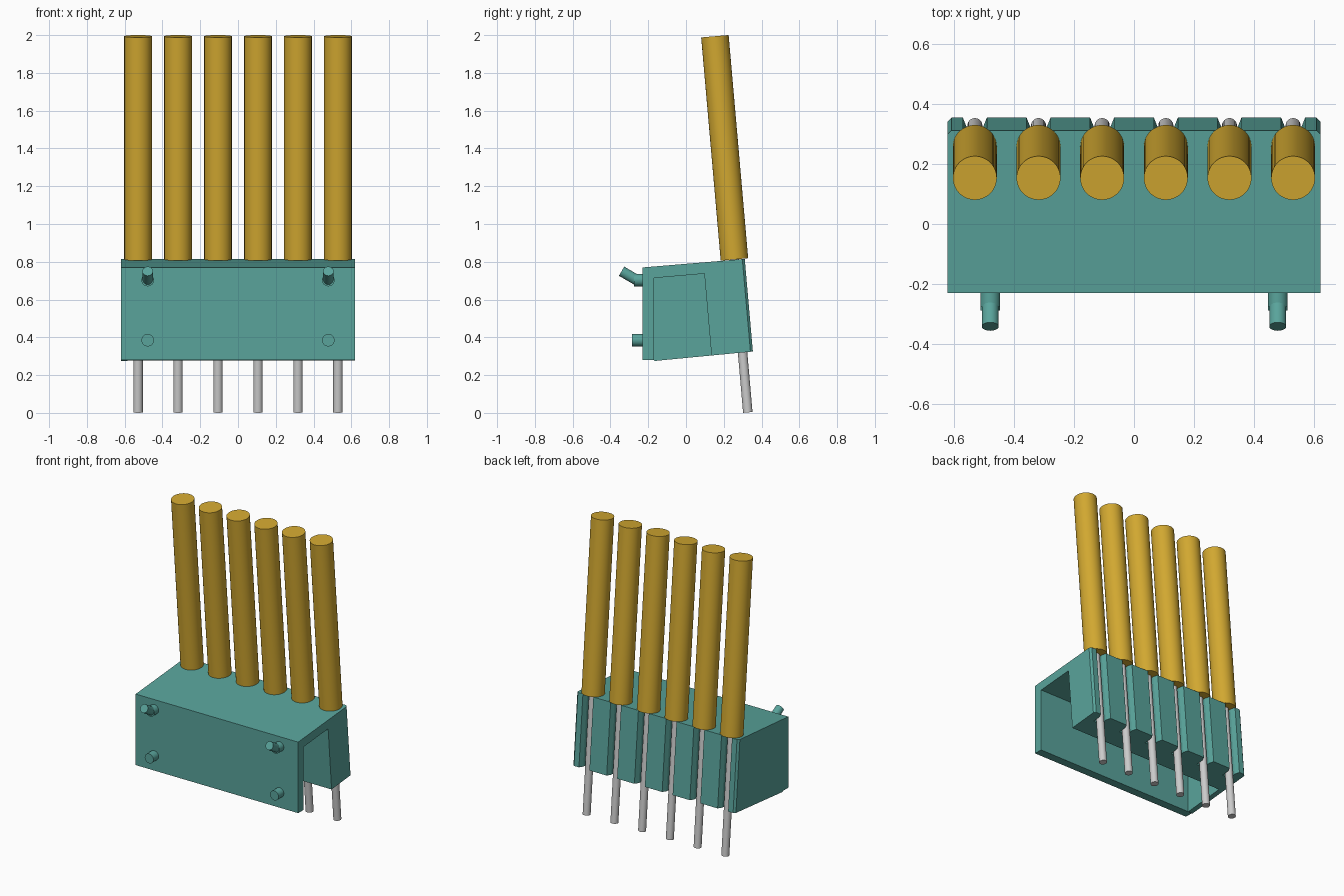
import bpy, bmesh, math
from mathutils import Vector

if "Cube" in bpy.data.objects:
    bpy.data.objects.remove(bpy.data.objects["Cube"])

TILT = math.radians(5)
AXIS = Vector((0, -math.sin(TILT), math.cos(TILT)))   # leaning wire direction
OUT = Vector((0, math.cos(TILT), math.sin(TILT)))     # outward from the back face
XS = [(i - 2.5) * 0.2117 for i in range(6)]
HALF = 0.62


def material(name, color):
    m = bpy.data.materials.new(name)
    m.diffuse_color = color
    m.use_nodes = True
    m.node_tree.nodes["Principled BSDF"].inputs["Base Color"].default_value = m.diffuse_color
    return m


TEAL = material("teal_plastic", (0.10, 0.37, 0.33, 1))
GOLD = material("yellow_insulation", (0.64, 0.39, 0.03, 1))


def finish(name, bm, mat=None):
    bmesh.ops.recalc_face_normals(bm, faces=bm.faces)
    me = bpy.data.meshes.new(name)
    bm.to_mesh(me)
    bm.free()
    ob = bpy.data.objects.new(name, me)
    bpy.context.collection.objects.link(ob)
    if mat:
        me.materials.append(mat)
    return ob


def prism(bm, ring, offset):
    """Closed prism from a ring of points swept by an offset."""
    a = [bm.verts.new(p) for p in ring]
    b = [bm.verts.new(Vector(p) + offset) for p in ring]
    bm.faces.new(a)
    bm.faces.new(b[::-1])
    n = len(a)
    for i in range(n):
        bm.faces.new((a[i], b[i], b[(i + 1) % n], a[(i + 1) % n]))


def rod(name, p, q, r, mat=None, segs=32):
    p, q = Vector(p), Vector(q)
    d = q - p
    bpy.ops.mesh.primitive_cylinder_add(vertices=segs, radius=r, depth=d.length,
                                        location=(p + q) / 2)
    ob = bpy.context.object
    ob.name = name
    ob.rotation_euler = d.to_track_quat('Z', 'Y').to_euler()
    if mat:
        ob.data.materials.append(mat)
    bpy.ops.object.shade_smooth_by_angle()
    return ob


def cut(ob, cutter):
    cutter.hide_render = True
    mod = ob.modifiers.new("cut", 'BOOLEAN')
    mod.operation = 'DIFFERENCE'
    mod.solver = 'EXACT'
    mod.object = cutter
    bpy.context.view_layer.objects.active = ob
    bpy.ops.object.modifier_apply(modifier=mod.name)
    bpy.data.objects.remove(cutter)


# Housing: leaning block with chamfered rear corners
outline = [(-0.23, 0.28), (-0.172, 0.28), (-0.165, 0.275), (0.354, 0.325),
           (0.311, 0.815), (-0.23, 0.77)]
bm = bmesh.new()
prism(bm, [(-HALF, y, z) for y, z in outline], Vector((2 * HALF, 0, 0)))
rear = [e for e in bm.edges
        if all(v.co.y > 0.3 for v in e.verts)
        and abs(e.verts[0].co.x - e.verts[1].co.x) < 1e-4]
bmesh.ops.bevel(bm, geom=rear, offset=0.013, segments=1, affect='EDGES')
housing = finish("housing", bm, TEAL)

# Cavity, open below and at the right end
bm = bmesh.new()
cavity = [(-0.17, 0.20), (-0.17, 0.714), (0.097, 0.737), (0.144, 0.20)]
prism(bm, [(-HALF + 0.035, y, z) for y, z in cavity], Vector((1.4, 0, 0)))
cut(housing, finish("cavity_cutter", bm))

# Flared pin grooves down the back
base = Vector((0, 0.354, 0.325))
groove = [(-0.048, -0.02), (-0.028, 0.03), (-0.028, 0.085),
          (0.028, 0.085), (0.028, 0.03), (0.048, -0.02)]
bm = bmesh.new()
for x in XS:
    prism(bm, [base + Vector((x + gx, 0, 0)) - OUT * d - AXIS * 0.1 for gx, d in groove],
          AXIS * 0.75)
cut(housing, finish("groove_cutter", bm))

# Insulated wires and their bare pins
for i, x in enumerate(XS):
    top = Vector((x, 0.153, 1.994))
    joint = top - AXIS * 1.186
    rod(f"wire_{i + 1}", joint, top, 0.073, GOLD, 48)
    rod(f"pin_{i + 1}", top - AXIS * 1.999, joint + AXIS * 0.01, 0.025)

# Front pegs: straight lower ones, bent upper ones
for side, s in (("left", -1), ("right", 1)):
    x = s * 0.478
    rod(f"lower_peg_{side}", (x, -0.22, 0.385), (x, -0.287, 0.385), 0.033, TEAL)
    rod(f"upper_peg_base_{side}", (x, -0.22, 0.703), (x, -0.275, 0.703), 0.033, TEAL)
    rod(f"upper_peg_tip_{side}", (x, -0.255, 0.700), (x, -0.341, 0.750), 0.028, TEAL)
